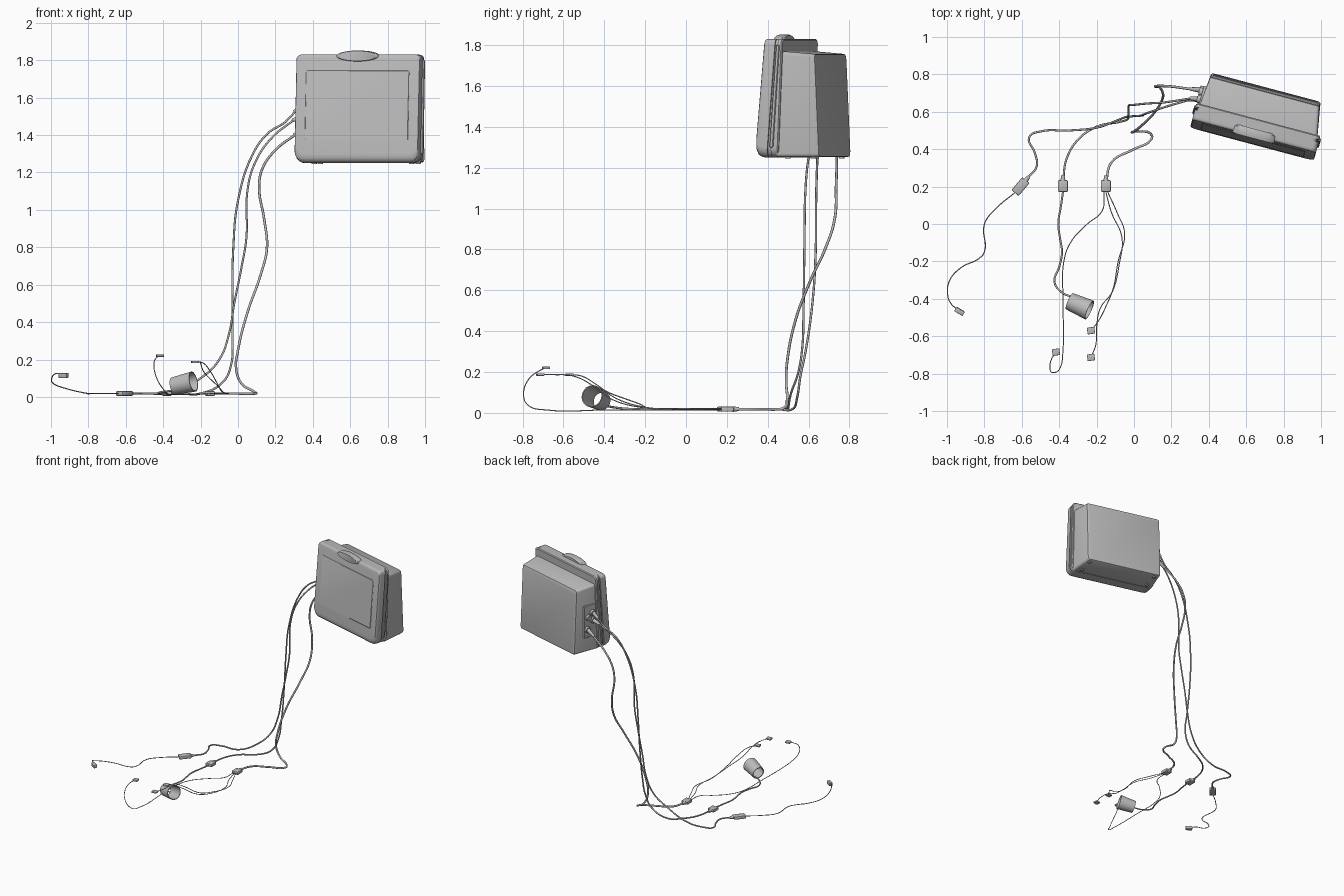
import bpy, bmesh, math
from mathutils import Vector

if "Cube" in bpy.data.objects:
    bpy.data.objects.remove(bpy.data.objects["Cube"])

grey = bpy.data.materials.new("light_grey")
grey.diffuse_color = (0.5, 0.5, 0.5, 1)
grey.use_nodes = True
grey.node_tree.nodes["Principled BSDF"].inputs["Base Color"].default_value = grey.diffuse_color

# Housing frame: u along its width, v towards its back, turned about z
C, S = math.cos(math.radians(14.9)), math.sin(math.radians(14.9))


def W(u, v, z):
    return Vector((C * u + S * v, -S * u + C * v, z))


def finish(name, bm, angle=35):
    bmesh.ops.recalc_face_normals(bm, faces=bm.faces)
    me = bpy.data.meshes.new(name)
    bm.to_mesh(me)
    bm.free()
    me.materials.append(grey)
    ob = bpy.data.objects.new(name, me)
    bpy.context.collection.objects.link(ob)
    bpy.context.view_layer.objects.active = ob
    ob.select_set(True)
    bpy.ops.object.shade_smooth_by_angle(angle=math.radians(angle))
    ob.select_set(False)
    return ob


def loft(name, rings, caps=True, closed=False):
    bm = bmesh.new()
    vs = [[bm.verts.new(p) for p in r] for r in rings]
    n = len(vs[0])
    pairs = list(zip(vs, vs[1:])) + ([(vs[-1], vs[0])] if closed else [])
    for a, b in pairs:
        for i in range(n):
            bm.faces.new((a[i], a[(i + 1) % n], b[(i + 1) % n], b[i]))
    if caps:
        bm.faces.new(vs[0])
        bm.faces.new(vs[-1])
    return finish(name, bm)


def rounded(u0, u1, z0, z1, r_low, r_high, seg=5):
    pts = []
    for cu, cz, r, a0 in ((u1 - r_low, z0 + r_low, r_low, 270), (u1 - r_high, z1 - r_high, r_high, 0),
                          (u0 + r_high, z1 - r_high, r_high, 90), (u0 + r_low, z0 + r_low, r_low, 180)):
        for i in range(seg + 1):
            a = math.radians(a0 + 90 * i / seg)
            pts.append((cu + r * math.cos(a), cz + r * math.sin(a)))
    return pts


def shell(name, rows, u0, u1, z0, z1, r_low, r_high):
    # each row: v at the bottom, v at the top, side inset, top inset, bottom inset
    rings = []
    for vb, vt, side, top, low in rows:
        pts = rounded(u0 + side, u1 - side, z0 + low, z1 - top, r_low, r_high)
        rings.append([W(u, vb + (vt - vb) * (z - z0) / (z1 - z0), z) for u, z in pts])
    return loft(name, rings)


# Front bezel with a rolled lower edge and a seam down each side
shell("front_bezel", [
    (.570, .620, .009, .009, .048), (.573, .623, .003, .003, .028), (.582, .629, 0, 0, .012),
    (.598, .640, 0, 0, .003), (.615, .650, 0, 0, 0), (.632, .676, 0, 0, 0), (.632, .676, .012, 0, 0),
    (.650, .690, .012, 0, 0), (.650, .690, 0, 0, 0), (.684, .706, 0, 0, 0), (.690, .712, .006, .006, .006)],
    .157, .842, 1.25, 1.83, .05, .026)

# Slightly raised panel on the front
z_lean = lambda v: (v + .050 * .125 / .58, v + .050 * .495 / .58)
shell("front_panel", [(*z_lean(.567), .002, .002, .002), (*z_lean(.569), 0, 0, 0), (*z_lean(.58), 0, 0, 0)],
      .215, .785, 1.375, 1.745, .004, .004)

# Tapered rear housing
rows = []
for v, u0, u1, zt, lean in ((.68, .172, .832, 1.772, 0), (.877, .192, .798, 1.757, -.022),
                            (.884, .195, .795, 1.753, -.022), (.888, .205, .785, 1.742, -.022)):
    z0 = 1.252 if v < .88 else (1.256 if v < .886 else 1.266)
    rows.append([W(u, v + lean * (z - 1.25) / .5, z) for u, z in rounded(u0, u1, z0, zt, .018, .018)])
loft("rear_housing", rows)

# Carrying grip on the top edge
rows = []
for v, s in ((.606, .93), (.611, 1), (.648, 1), (.657, .85)):
    rows.append([W(.4975 + .115 * s * math.cos(a), v, 1.823 + .029 * s * math.sin(a))
                 for a in (math.tau * i / 32 for i in range(32))])
loft("top_grip", rows)

# Raised strips along both sides of the bezel
for name, u in (("left_strip", .157), ("right_strip", .842)):
    shell(name, [(.648, .682, .003, .003, .003), (.651, .685, 0, 0, 0), (.663, .695, 0, 0, 0),
                 (.666, .698, .003, .003, .003)], u - .008, u + .008, 1.30, 1.80, .003, .003)


def cylinder(name, a, b, r0, r1, sides=16):
    a, b = Vector(a), Vector(b)
    q = (b - a).to_track_quat('Z', 'Y')
    ring = lambda c, r: [c + q @ Vector((r * math.cos(t), r * math.sin(t), 0))
                         for t in (math.tau * i / sides for i in range(sides))]
    return loft(name, [ring(a, r0), ring(b, r1)])


# Sockets and plugs on the left side of the housing
shell("socket_plate", [(.715, .715, 0, 0, 0), (.81, .81, 0, 0, 0)], .170, .20, 1.37, 1.62, .004, .004)
for i, (v, z) in enumerate(((.735, 1.56), (.735, 1.50), (.785, 1.44), (.775, 1.53))):
    cylinder(f"socket_{i}", W(.155, v, z - .004), W(.20, v, z), .022, .024)
for i, (a, b) in enumerate((((.29, .665, 1.478), W(.165, .735, 1.50)),
                            ((.30, .672, 1.525), W(.165, .735, 1.56)),
                            ((.30, .722, 1.40), W(.165, .785, 1.44)))):
    cylinder(f"cable_plug_{i}", a, b, .009, .016)

# Low feet under the housing
for i, (u, v) in enumerate(((.23, .72), (.23, .85), (.77, .72), (.77, .85))):
    cylinder(f"foot_{i}", W(u, v, 1.246), W(u, v, 1.26), .014, .016)


def cable(name, pts, r):
    cu = bpy.data.curves.new(name, 'CURVE')
    cu.dimensions = '3D'
    cu.bevel_depth, cu.bevel_resolution, cu.resolution_u = r, 2, 6
    cu.use_fill_caps = True
    sp = cu.splines.new('BEZIER')
    sp.bezier_points.add(len(pts) - 1)
    for bp, p in zip(sp.bezier_points, pts):
        bp.co = p if len(p) == 3 else (*p, .018)   # points without a height lie on the floor
        bp.handle_left_type = bp.handle_right_type = 'AUTO'
    cu.materials.append(grey)
    bpy.context.collection.objects.link(bpy.data.objects.new(name, cu))


# Main cables hanging from the housing
cable("left_cable", [(.30, .665, 1.482), (.18, .63, 1.385), (.09, .60, 1.25), (.05, .585, 1.1), (.045, .58, .85),
      (.02, .578, .7), (-.02, .575, .5), (-.05, .57, .33), (-.1, .55, .2), (-.2, .515, .1), (-.35, .50, .025),
      (-.5, .495), (-.56, .465), (-.53, .38), (-.52, .31), (-.575, .24)], .0057)
cable("middle_cable", [(.31, .672, 1.53), (.25, .663, 1.468), (.16, .65, 1.41), (.08, .645, 1.3), (0, .637, 1.05),
      (-.025, .635, .8), (-.03, .62, .55), (-.03, .585, .3), (-.035, .56, .18), (-.08, .545, .08), (-.2, .52),
      (-.3, .45), (-.36, .35), (-.38, .22)], .0057)
cable("right_cable", [(.31, .72, 1.405), (.2, .735, 1.32), (.13, .738, 1.22), (.113, .735, 1.12), (.14, .728, .95),
      (.155, .68, .8), (.12, .61, .65), (.05, .535, .45), (0, .495, .25), (-.01, .49, .15), (.02, .495, .07),
      (.095, .475, .022), (.09, .45), (0, .40), (-.12, .33), (-.15, .22)], .0068)

# Cables and wires beyond the junctions
cable("cuff_cable", [(-.38, .17), (-.39, .1), (-.405, 0), (-.395, -.08), (-.385, -.15), (-.40, -.23),
      (-.425, -.31, .022), (-.38, -.37, .03), (-.325, -.39, .035)], .0053)
cable("clip_wire", [(-.64, .165), (-.73, .09), (-.8, 0), (-.8, -.15), (-.83, -.185, .023), (-.92, -.23, .045),
      (-.985, -.30, .07), (-.996, -.38, .1), (-.975, -.43, .125), (-.945, -.455, .12)], .003)
cable("long_wire", [(-.16, .17), (-.17, .07, .016), (-.25, 0, .014), (-.34, -.1, .014), (-.375, -.2, .014),
      (-.38, -.4, .014), (-.38, -.68, .014), (-.395, -.77, .035), (-.43, -.795, .09), (-.45, -.77, .165),
      (-.44, -.72, .205), (-.42, -.69, .22)], .0026)
cable("short_wire", [(-.14, .17), (-.09, .06), (-.05, -.05), (-.085, -.2, .028), (-.11, -.34, .07),
      (-.15, -.44, .14), (-.185, -.51, .18), (-.225, -.565, .187)], .0026)
cable("outer_wire", [(-.15, .17), (-.12, .06), (-.065, -.07), (-.08, -.22, .027), (-.115, -.36, .065),
      (-.18, -.45, .13), (-.20, -.55, .18), (-.205, -.65, .187), (-.225, -.70, .187)], .0026)


def block(name, c, size, turn=0, tilt=0, bevel=.006):
    bm = bmesh.new()
    bmesh.ops.create_cube(bm, size=1)
    bmesh.ops.scale(bm, vec=size, verts=bm.verts)
    bmesh.ops.bevel(bm, geom=bm.edges[:], offset=bevel, segments=2, profile=.5, affect='EDGES')
    ob = finish(name, bm)
    ob.location = c
    ob.rotation_euler = (tilt, 0, math.radians(turn))


# Junction boxes with strain reliefs on the floor
for name, x, y, turn, length, width in (("left", -.607, .20, -40, .09, .05), ("middle", -.38, .203, 0, .062, .054),
                                        ("right", -.15, .203, 0, .062, .054)):
    block(f"{name}_junction", (x, y, .0185), (width, length, .025), turn)
    d = Vector((-math.sin(math.radians(turn)), math.cos(math.radians(turn)), 0))
    cylinder(f"{name}_relief", Vector((x, y, .0185)) + d * (length / 2 - .005),
             Vector((x, y, .0185)) + d * (length / 2 + .025), .014, .009, 12)

# Small sensor clips at the wire ends
block("finger_clip", (-.933, -.467, .115), (.052, .026, .026), -32, .1, .004)
for i, p in enumerate(((-.417, -.685, .22), (-.23, -.57, .187), (-.23, -.713, .187))):
    block(f"sensor_{i}", p, (.04, .036, .012), 8, 0, .003)

# Open tubular cuff, its mouth tipped up
a, b = Vector((-.345, -.413, .058)), Vector((-.238, -.460, .082))
q = (b - a).to_track_quat('Z', 'Y')
rows = []
for t, r in ((0, .047), (1, .055), (1, .050), (0, .042)):
    rows.append([a.lerp(b, t) + q @ Vector((r * math.cos(k), r * math.sin(k), 0))
                 for k in (math.tau * i / 32 for i in range(32))])
loft("arm_cuff", rows, caps=False, closed=True)
